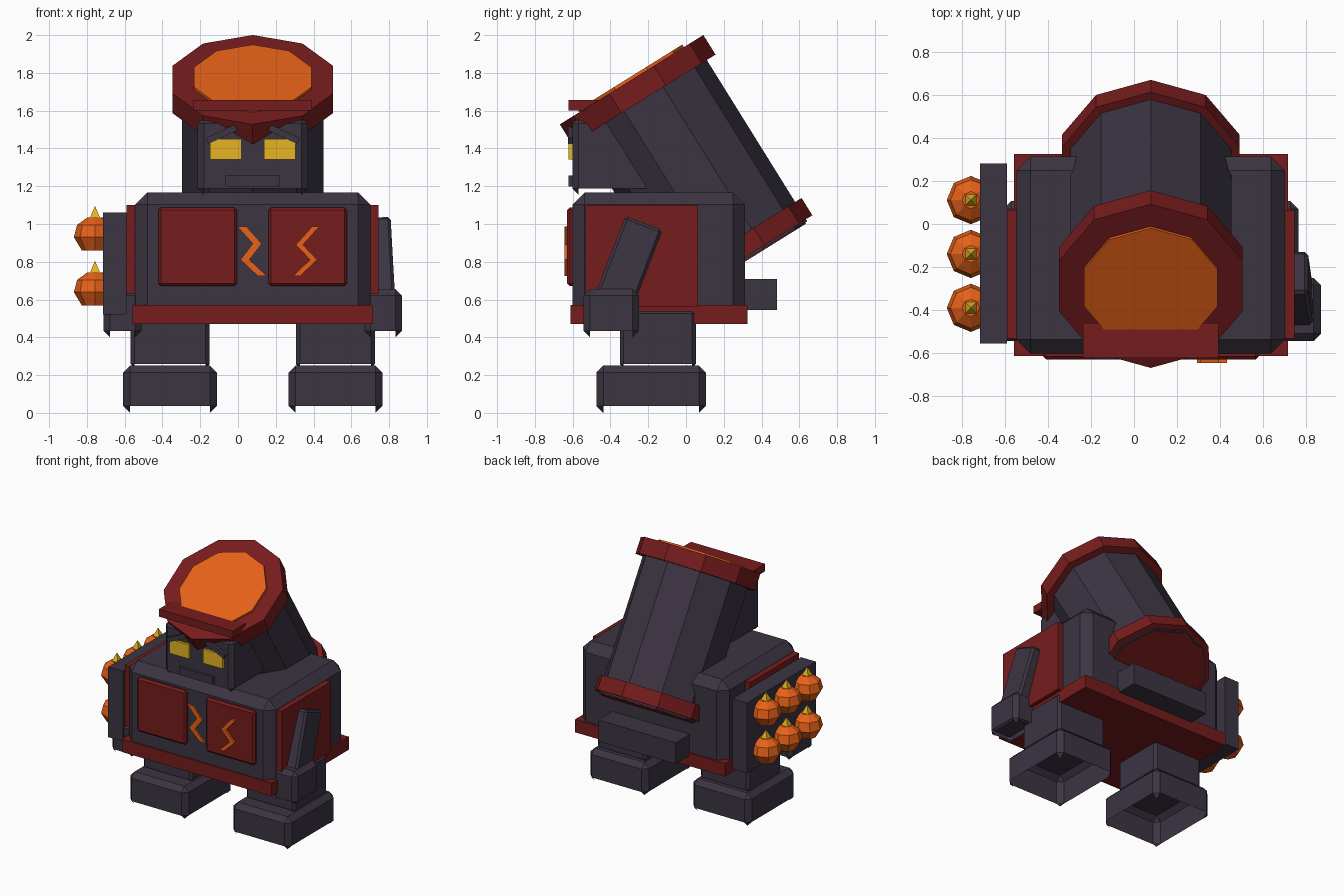
import bpy, bmesh, math
from mathutils import Matrix, Vector

cube = bpy.data.objects.get("Cube")
if cube:
    bpy.data.objects.remove(cube, do_unlink=True)


def material(name, r, g, b):
    m = bpy.data.materials.new(name)
    m.use_nodes = True
    m.diffuse_color = (r, g, b, 1)
    m.node_tree.nodes["Principled BSDF"].inputs["Base Color"].default_value = (r, g, b, 1)
    return m


GREY = material("dark_grey", 0.045, 0.035, 0.055)
RED = material("dark_red", 0.182, 0.0115, 0.012)
ORANGE = material("orange", 0.79, 0.12, 0.009)
YELLOW = material("yellow", 0.79, 0.455, 0.016)
MID = 0.078  # symmetry plane of the body


def finish(name, bm, mat, matrix=Matrix()):
    bmesh.ops.recalc_face_normals(bm, faces=bm.faces)
    mesh = bpy.data.meshes.new(name)
    bm.to_mesh(mesh)
    bm.free()
    mesh.materials.append(mat)
    ob = bpy.data.objects.new(name, mesh)
    ob.matrix_world = matrix
    bpy.context.collection.objects.link(ob)
    return ob


def box(name, xs, ys, zs, mat, bevel=0, hollow=False, rot=Matrix()):
    """Chamfered box; hollow drops the underside and leaves pointed corners."""
    lo, hi = Vector((xs[0], ys[0], zs[0])), Vector((xs[1], ys[1], zs[1]))
    bm = bmesh.new()
    bmesh.ops.create_cube(bm, size=1)
    bmesh.ops.scale(bm, vec=hi - lo, verts=bm.verts)
    if bevel:
        bmesh.ops.bevel(bm, geom=bm.edges[:], offset=bevel, segments=1,
                        affect='EDGES', profile=0.5)
    if hollow:
        bm.normal_update()
        under = [f for f in bm.faces if f.normal.z < -0.65]
        bmesh.ops.delete(bm, geom=under, context='FACES')
    return finish(name, bm, mat, Matrix.Translation((lo + hi) / 2) @ rot)


def lathe(name, profile, sides, mat, matrix, start=math.pi / 2):
    """Faceted solid of revolution from (radius, height) pairs, capped."""
    bm = bmesh.new()
    rings = []
    for r, h in profile:
        rings.append([bm.verts.new((r * math.cos(start + math.tau * i / sides),
                                    r * math.sin(start + math.tau * i / sides), h))
                      for i in range(sides)])
    for a, b in zip(rings, rings[1:]):
        for i in range(sides):
            j = (i + 1) % sides
            bm.faces.new((a[i], a[j], b[j], b[i]))
    bm.faces.new(rings[0])
    bm.faces.new(rings[-1])
    return finish(name, bm, mat, matrix)


def zigzag(name, pts, width, y, depth, mat):
    """Flat bent strip on the chest, mitred across x."""
    bm = bmesh.new()
    rows = []
    for x, z in pts:
        rows.append([bm.verts.new((x + s * width, yy, z))
                     for s, yy in ((-1, y), (1, y), (1, y + depth), (-1, y + depth))])
    for a, b in zip(rows, rows[1:]):
        for i in range(4):
            j = (i + 1) % 4
            bm.faces.new((a[i], a[j], b[j], b[i]))
    bm.faces.new(rows[0])
    bm.faces.new(rows[-1])
    return finish(name, bm, mat)


def turn(degrees, axis):
    return Matrix.Rotation(math.radians(degrees), 4, axis)


def mirrored(xs):
    return (2 * MID - xs[1], 2 * MID - xs[0])


# Torso, belt and rear block
box("torso", (-0.545, 0.701), (-0.602, 0.313), (0.48, 1.167), GREY, 0.065, True)
box("belt", (-0.558, 0.714), (-0.612, 0.325), (0.47, 0.57), RED)
box("rear_block", (-0.25, 0.406), (0.28, 0.483), (0.544, 0.708), GREY)

# Paired parts: legs, feet, arms, hands, armour panels, eyes
for side, s, flip in (("left", 1, lambda v: v), ("right", -1, mirrored)):
    box(side + "_leg", flip((0.307, 0.724)), (-0.35, 0.052), (0.238, 0.547), GREY, 0.02, True)
    box(side + "_foot", flip((0.267, 0.764)), (-0.475, 0.106), (0, 0.25), GREY, 0.037, True)
    box(side + "_upper_arm", flip((0.718, 0.819)), (-0.405, -0.195), (0.588, 1.018), GREY,
        0.016, rot=turn(-21, 'X') @ turn(-3 * s, 'Y'))
    box(side + "_hand", flip((0.668, 0.867)), (-0.542, -0.25), (0.4, 0.655), GREY, 0.033, True)
    box(side + "_hand_core", flip((0.67, 0.865)), (-0.54, -0.252), (0.44, 0.6), GREY, 0.03)
    box(side + "_side_panel", flip((0.68, 0.745)), (-0.532, 0.064), (0.56, 1.1), RED)
    box(side + "_chest_panel", flip((0.161, 0.578)), (-0.629, -0.58), (0.672, 1.087), RED, 0.014)
    box(side + "_eye", flip((0.138, 0.305)), (-0.621, -0.58), (1.342, 1.45), YELLOW)
    box(side + "_brow", flip((0.158, 0.328)), (-0.626, -0.58), (1.458, 1.493), GREY,
        rot=turn(25 * s, 'Y'))

# Chest cracks
zigzag("centre_crack", [(0.02, 0.987), (0.102, 0.896), (0.037, 0.811), (0.127, 0.726)],
       0.024, -0.613, 0.03, ORANGE)
zigzag("panel_crack", [(0.412, 0.987), (0.325, 0.89), (0.4, 0.811), (0.312, 0.726)],
       0.019, -0.644, 0.03, ORANGE)

# Head, mouth and visor
box("head", (-0.214, 0.37), (-0.602, -0.15), (1.156, 1.564), GREY, 0.033, True)
box("mouth", (-0.067, 0.22), (-0.621, -0.58), (1.198, 1.258), GREY)
box("visor", (-0.237, 0.393), (-0.622, -0.463), (1.6, 1.657), RED)

# Tilted barrel with mouth rim, glowing disc and base ring
tilt = Matrix.Translation((MID, -0.288, 1.764)) @ turn(31.9, 'X')
lathe("barrel", [(0.393, -1.128), (0.393, -0.05)], 10, GREY, tilt)
lathe("barrel_rim", [(0.4475, -0.122), (0.4475, 0)], 10, RED, tilt)
lathe("barrel_glow", [(0.326, -0.02), (0.326, 0.016)], 10, ORANGE, tilt)
lathe("base_ring", [(0.433, -1.115), (0.433, -1.007)], 10, RED, tilt)
lathe("base_cap", [(0.38, -1.135), (0.38, -1.127)], 10, RED, tilt)

# Side rack with rows of spiked charges
box("rack", (-0.715, -0.59), (-0.554, 0.28), (0.52, 1.06), GREY)
for row, z in enumerate((0.569, 0.86)):
    for col, y in enumerate((-0.389, -0.139, 0.111)):
        place = Matrix.Translation((-0.757, y, z))
        tag = f"{row}_{col}"
        lathe("charge_" + tag, [(0.07, 0), (0.112, 0.07), (0.095, 0.135), (0.04, 0.175)],
              8, ORANGE, place)
        lathe("spike_" + tag, [(0.04, 0.17), (0.001, 0.234)], 4, YELLOW, place,
              math.pi / 4)
